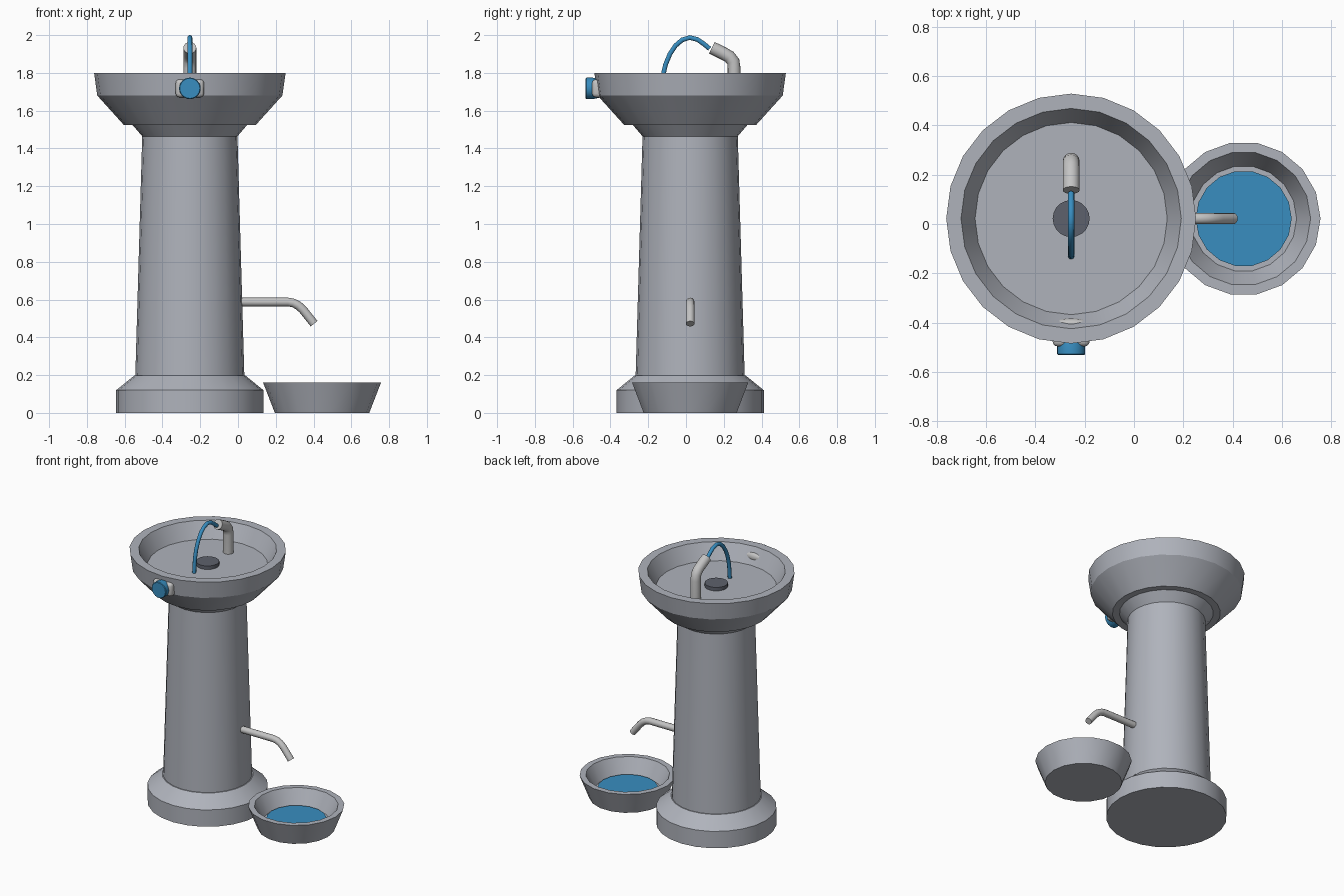
import bpy, bmesh, math
from mathutils import Vector

if "Cube" in bpy.data.objects:
    bpy.data.objects.remove(bpy.data.objects["Cube"])

CX, CY = -0.255, 0.022      # pedestal axis
BX = 0.445                  # pet bowl axis


def material(name, rgb):
    m = bpy.data.materials.new(name)
    m.diffuse_color = (*rgb, 1)
    m.use_nodes = True
    m.node_tree.nodes["Principled BSDF"].inputs["Base Color"].default_value = m.diffuse_color
    return m


STONE = material("grey stone", (0.43, 0.45, 0.50))
METAL = material("pale metal", (0.55, 0.55, 0.55))
DARK = material("dark drain", (0.11, 0.12, 0.15))
BLUE = material("water blue", (0.04, 0.27, 0.53))


def finish(name, bm, mat, angle=30):
    bmesh.ops.recalc_face_normals(bm, faces=bm.faces)
    me = bpy.data.meshes.new(name)
    bm.to_mesh(me)
    bm.free()
    me.materials.append(mat)
    ob = bpy.data.objects.new(name, me)
    bpy.context.collection.objects.link(ob)
    bpy.ops.object.select_all(action='DESELECT')
    bpy.context.view_layer.objects.active = ob
    ob.select_set(True)
    bpy.ops.object.shade_smooth_by_angle(angle=math.radians(angle))
    return ob


def skin(bm, rings):
    """Bridge successive vertex rings and cap both ends."""
    for a, b in zip(rings, rings[1:]):
        n = len(a)
        for i in range(n):
            bm.faces.new((a[i], a[(i + 1) % n], b[(i + 1) % n], b[i]))
    bm.faces.new(rings[0])
    bm.faces.new(rings[-1])


def lathe(name, profile, cx, cy, sides, mat):
    bm = bmesh.new()
    ang = [2 * math.pi * i / sides for i in range(sides)]
    skin(bm, [[bm.verts.new((cx + r * math.cos(a), cy + r * math.sin(a), z)) for a in ang]
              for r, z in profile])
    return finish(name, bm, mat)


def tube(name, path, radius, sides, mat):
    """Sweep a circle along a planar path (constant x or constant y)."""
    pts = [Vector(p) for p in path]
    side = Vector((1, 0, 0)) if abs(pts[0].x - pts[-1].x) < 1e-6 else Vector((0, 1, 0))
    bm = bmesh.new()
    rings = []
    for i, p in enumerate(pts):
        d = (pts[min(i + 1, len(pts) - 1)] - pts[max(i - 1, 0)]).normalized()
        up = d.cross(side)
        rings.append([bm.verts.new(p + radius * (side * math.cos(a) + up * math.sin(a)))
                      for a in (2 * math.pi * k / sides for k in range(sides))])
    skin(bm, rings)
    return finish(name, bm, mat, 40)


# Pedestal: stepped foot, tapered column, flared collar
lathe("foot", [(0.39, 0), (0.39, 0.12), (0.295, 0.197), (0.2, 0.197)], CX, CY, 24, STONE)
lathe("column", [(0.29, 0.15), (0.252, 1.47)], CX, CY, 24, STONE)
lathe("collar", [(0.24, 1.462), (0.25, 1.462), (0.305, 1.526), (0.24, 1.526)], CX, CY, 24, STONE)

# Basin with hollow interior, drain
lathe("basin", [(0.35, 1.525), (0.49, 1.68), (0.507, 1.80), (0.447, 1.80), (0.39, 1.69)],
      CX, CY, 24, STONE)
lathe("drain", [(0.075, 1.685), (0.075, 1.715)], CX, CY, 20, DARK)

# Basin spout and arc of water
tube("basin_spout", [(CX, y, z) for y, z in
     [(0.255, 1.68), (0.255, 1.825), (0.25, 1.86), (0.23, 1.885), (0.2, 1.902), (0.137, 1.933)]],
     0.034, 16, METAL)
tube("water_arc", [(CX, y, z) for y, z in
     [(0.125, 1.928), (0.095, 1.953), (0.06, 1.977), (0.02, 1.987), (-0.02, 1.975), (-0.055, 1.945),
      (-0.085, 1.90), (-0.108, 1.845), (-0.122, 1.785), (-0.13, 1.69)]], 0.013, 10, BLUE)

# Push button: rounded housing through the basin wall, blue cap in front
bm = bmesh.new()
bmesh.ops.create_cube(bm, size=1)
for v in bm.verts:
    v.co = Vector((CX + v.co.x * 0.15, -0.452 + v.co.y * 0.09, 1.718 + v.co.z * 0.095))
bmesh.ops.bevel(bm, geom=bm.edges[:], offset=0.02, segments=3, profile=0.5, affect='EDGES')
finish("button_housing", bm, METAL, 40)

bm = bmesh.new()
bmesh.ops.create_uvsphere(bm, u_segments=20, v_segments=10, radius=1)
for v in bm.verts:
    v.co = Vector((CX + v.co.x * 0.075, -0.405 + v.co.y * 0.022, 1.735 + v.co.z * 0.03))
finish("housing_inner_end", bm, METAL, 40)

bm = bmesh.new()
rings = []
for r, y in [(0.05, -0.46), (0.057, -0.495), (0.057, -0.527), (0.053, -0.531)]:
    rings.append([bm.verts.new((CX + r * math.cos(a), y, 1.718 + r * math.sin(a)))
                  for a in (2 * math.pi * k / 24 for k in range(24))])
skin(bm, rings)
finish("button_cap", bm, BLUE)

# Low side spout
tube("side_spout", [(x, CY, z) for x, z in
     [(-0.02, 0.587), (0.265, 0.587), (0.293, 0.582), (0.32, 0.568), (0.345, 0.545), (0.403, 0.472)]],
     0.023, 12, METAL)

# Pet bowl and its water
lathe("pet_bowl", [(0.25, 0), (0.312, 0.16), (0.272, 0.16), (0.215, 0.05)], BX, CY, 18, STONE)
lathe("pet_bowl_water", [(0.195, 0.045), (0.195, 0.068)], BX, CY, 18, BLUE)
